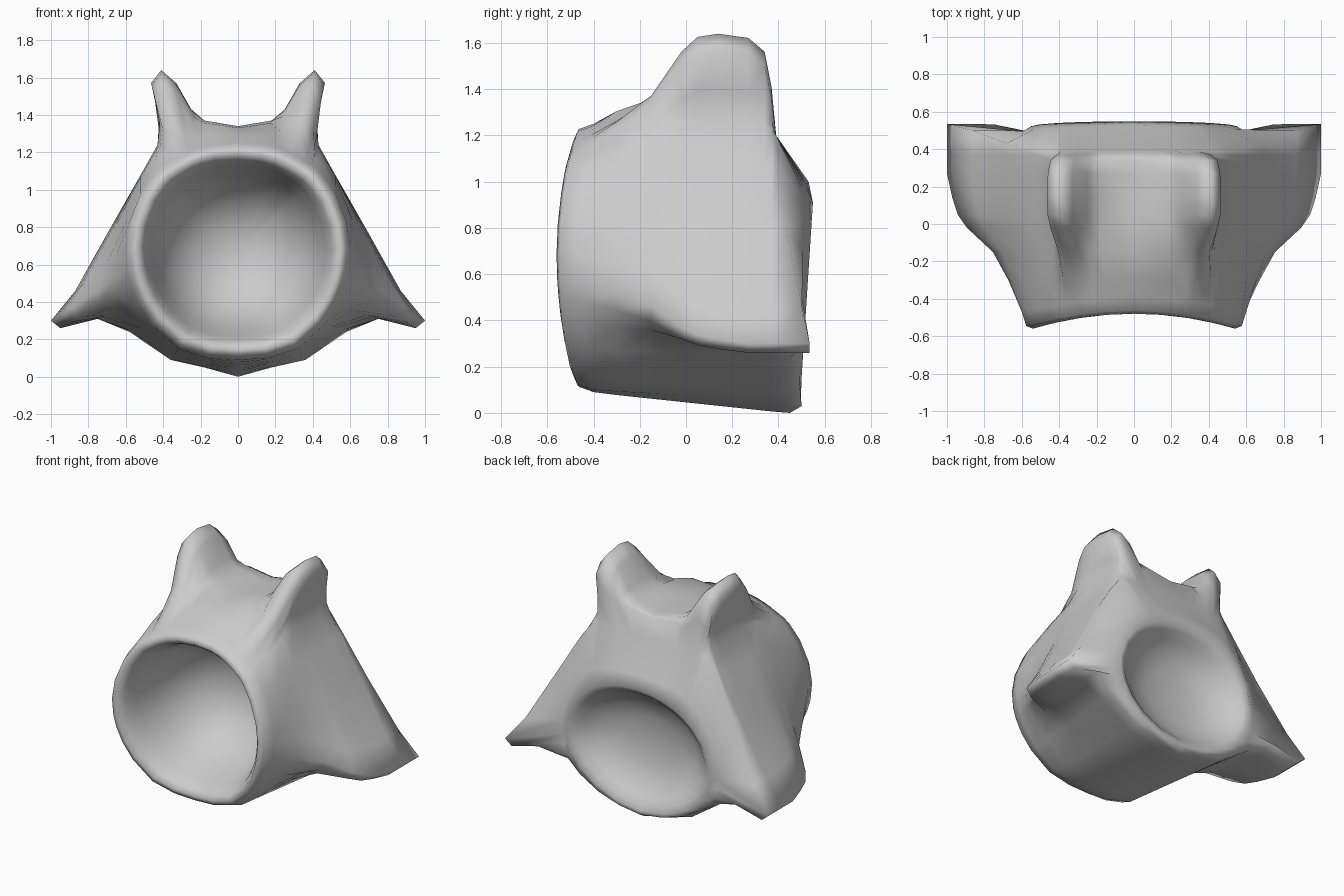
import bpy, bmesh, math

cube = bpy.data.objects.get("Cube")
if cube:
    bpy.data.objects.remove(cube, do_unlink=True)

# Half cross-sections (x, z), running from the keel up to the crown
FRONT = [(0, .09), (.16, .1), (.32, .15), (.46, .28), (.53, .39), (.57, .49),
         (.59, .57), (.6, .69), (.58, .83), (.52, .98), (.45, 1.08), (.41, 1.12),
         (.36, 1.15), (.31, 1.18), (.27, 1.2), (.22, 1.22), (.14, 1.24), (0, 1.25)]
MIDDLE = [(0, 0), (.18, .05), (.36, .09), (.58, .24), (.75, .31), (.95, .26),
          (1, .3), (.87, .46), (.68, .8), (.52, 1.08), (.43, 1.24), (.42, 1.4),
          (.465, 1.57), (.41, 1.64), (.33, 1.57), (.25, 1.43), (.18, 1.37), (0, 1.34)]
BACK = [(0, .03), (.16, .05), (.32, .1), (.46, .18), (.55, .28), (.58, .36),
        (.59, .42), (.59, .52), (.54, .7), (.46, .84), (.38, .91), (.34, .94),
        (.3, .96), (.26, .97), (.22, .98), (.18, .985), (.1, .99), (0, 1)]

# Stations along the body: y, crown weight, horn weight, fin weight
STATIONS = [(-.3, .5, .17, .2), (-.15, .9, .42, .4), (-.02, 1, .83, .74),
            (.05, 1, .97, .86), (.14, 1, 1, .93), (.27, 1, .96, 1),
            (.34, 1, .83, 1), (.37, .9, .5, 1)]


def weight(i, y, crown, horn, fin):
    if i < 4:
        return min(1, max(0, (y + .42) / .85))
    if i < 9:
        return fin
    return horn if 11 <= i <= 15 else crown


def section(y, crown, horn, fin):
    pts = []
    for i, (a, b) in enumerate(zip(FRONT, MIDDLE)):
        w = weight(i, y, crown, horn, fin)
        pts.append((a[0] + (b[0] - a[0]) * w, y, a[1] + (b[1] - a[1]) * w))
    return pts


def front_ring(scale, y, bow):
    # Scaled front outline whose sides sweep forward
    return [(x * scale, y - bow * (x / .6) ** 2, .68 + (z - .68) * scale)
            for x, z in FRONT]


def rear_ridge():
    # Trailing edge below the horns, sweeping back into the fin tips
    outline = MIDDLE[:10] + [(x * .95, 1.2) for x, z in FRONT[10:]]
    pts = []
    for i, (x, z) in enumerate(outline):
        sweep = min(1, max(0, (z - .3) / .7))
        pts.append((x, .45 if i < 4 else .535 - .145 * sweep, z))
    return pts


def back_edge():
    return [(x, .5 + .03 * z - .03 * x, z) for x, z in BACK]


def back_ring(scale, y, tilt):
    # Oval ring inside the rear opening
    pts = []
    for x, z in BACK:
        a = math.atan2(z - .48, x)
        pz = .48 + .39 * scale * math.sin(a)
        pts.append((.5 * scale * math.cos(a), y + tilt * pz, pz))
    return pts


# Front bowl, rim, outer body, rear rim and rear bowl in order
rings = [front_ring(.22, .09, 0), front_ring(.43, .03, 0), front_ring(.6, -.08, 0),
         front_ring(.72, -.22, .01), front_ring(.79, -.37, .05),
         front_ring(.84, -.44, .07), front_ring(.9, -.48, .08),
         front_ring(.96, -.465, .08), front_ring(1, -.4, .07)]
rings += [section(*s) for s in STATIONS]
rings += [rear_ridge(), back_edge(), back_ring(1.1, .49, .065),
          back_ring(1, .475, .05), back_ring(.9, .44, .03),
          back_ring(.7, .385, 0), back_ring(.4, .35, 0)]

bm = bmesh.new()
loops = []
for half in rings:
    full = half + [(-x, y, z) for x, y, z in half[-2:0:-1]]
    loops.append([bm.verts.new(p) for p in full])
for a, b in zip(loops, loops[1:]):
    for i in range(len(a)):
        j = (i + 1) % len(a)
        bm.faces.new((a[i], a[j], b[j], b[i]))

# Close the bottoms of both bowls
for loop, tip in ((loops[0], (0, .11, .68)), (loops[-1], (0, .335, .48))):
    centre = bm.verts.new(tip)
    for i in range(len(loop)):
        bm.faces.new((loop[i], loop[(i + 1) % len(loop)], centre))
bmesh.ops.recalc_face_normals(bm, faces=bm.faces[:])
for f in bm.faces:
    f.smooth = True

mesh = bpy.data.meshes.new("horned_body")
bm.to_mesh(mesh)
bm.free()
body = bpy.data.objects.new("horned_body", mesh)
bpy.context.collection.objects.link(body)

grey = bpy.data.materials.new("plain_grey")
grey.use_nodes = True
colour = (.6, .6, .6, 1)
grey.diffuse_color = colour
grey.node_tree.nodes["Principled BSDF"].inputs["Base Color"].default_value = colour
mesh.materials.append(grey)
